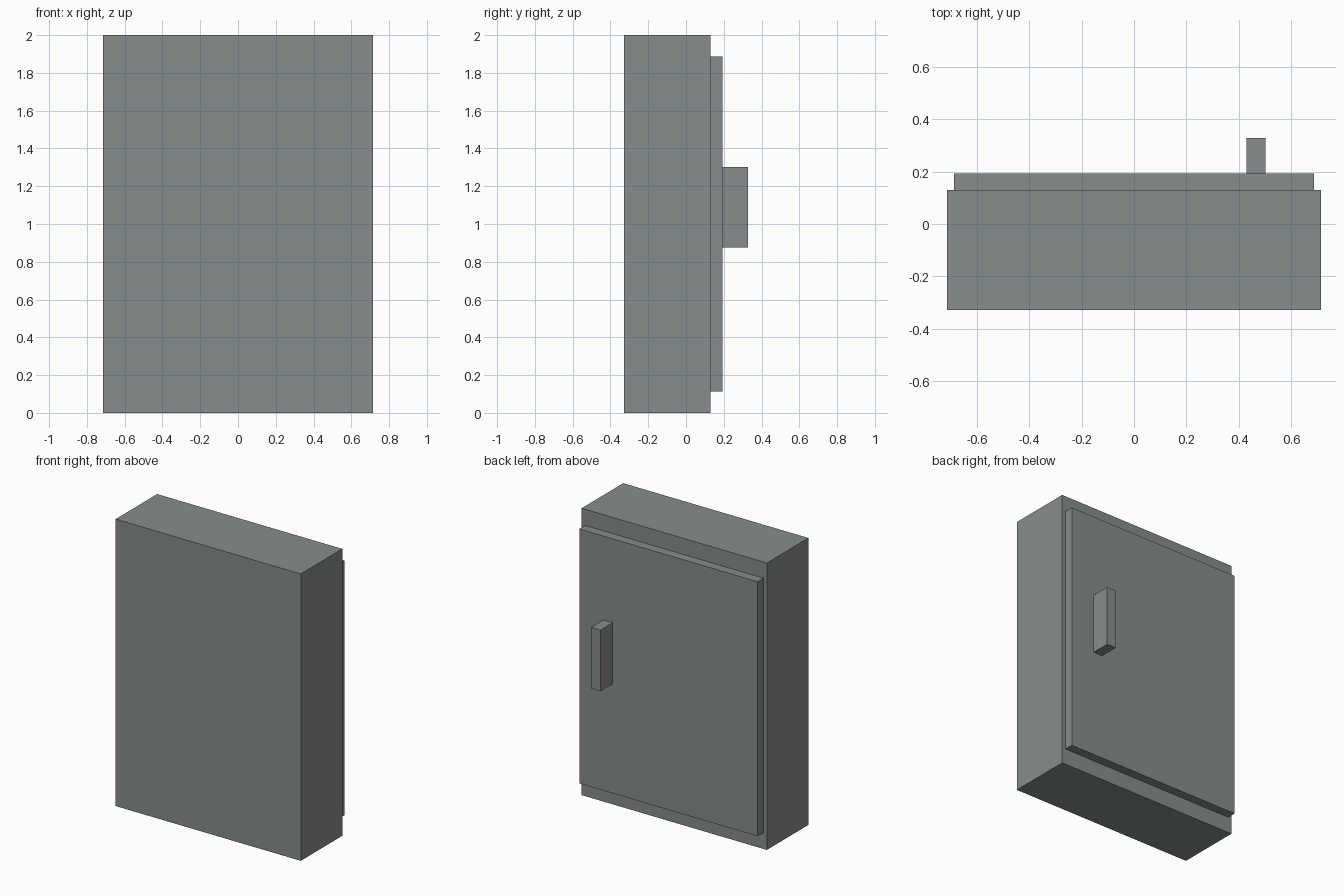
import bpy

if "Cube" in bpy.data.objects:
    bpy.data.objects.remove(bpy.data.objects["Cube"])

# Dark cool grey paint
paint = bpy.data.materials.new("dark_grey_paint")
paint.diffuse_color = (0.24, 0.265, 0.27, 1)
paint.use_nodes = True
paint.node_tree.nodes["Principled BSDF"].inputs["Base Color"].default_value = paint.diffuse_color


def box(name, lo, hi):
    """Add a painted box spanning two opposite corners."""
    centre = [(a + b) / 2 for a, b in zip(lo, hi)]
    bpy.ops.mesh.primitive_cube_add(size=1, location=centre)
    obj = bpy.context.object
    obj.name = name
    obj.scale = [b - a for a, b in zip(lo, hi)]
    bpy.ops.object.transform_apply(location=False, rotation=False, scale=True)
    obj.data.materials.append(paint)
    return obj


BACK, DOOR_Y, HANDLE_Y, FRONT = -0.328, 0.129, 0.193, 0.328

# Cabinet body
box("cabinet_body", (-0.714, BACK, 0), (0.714, DOOR_Y, 2))
# Raised door panel
box("door", (-0.687, DOOR_Y, 0.113), (0.687, HANDLE_Y, 1.887))
# Upright handle block
box("door_handle", (0.43, HANDLE_Y, 0.876), (0.502, FRONT, 1.302))
